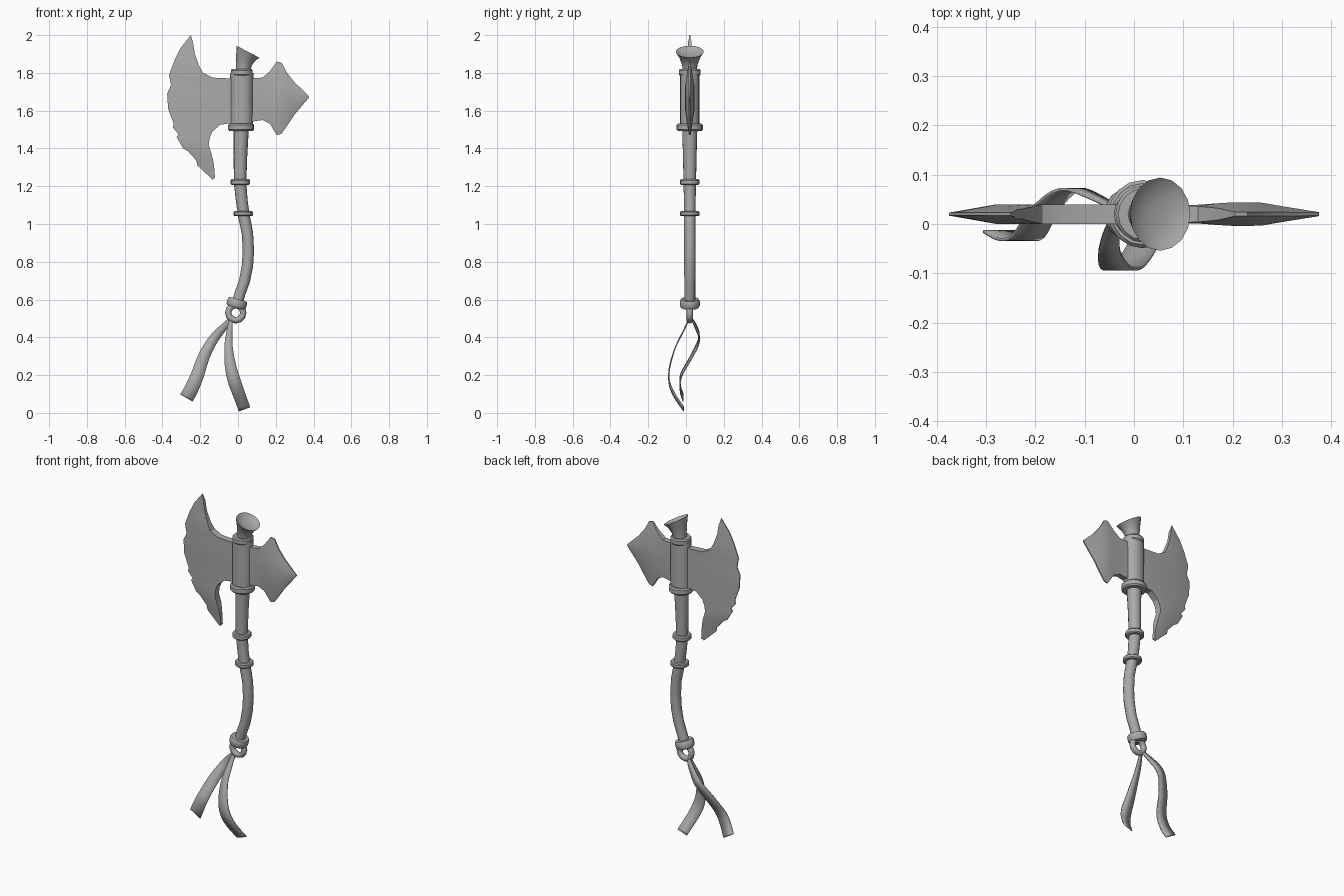
import bpy, math
from mathutils import Vector

if "Cube" in bpy.data.objects:
    bpy.data.objects.remove(bpy.data.objects["Cube"])

YC = 0.02  # depth centre of the weapon
mat = bpy.data.materials.new("plain grey")
mat.diffuse_color = (0.4, 0.4, 0.4, 1)
mat.use_nodes = True
mat.node_tree.nodes["Principled BSDF"].inputs["Base Color"].default_value = mat.diffuse_color


def make(name, verts, faces, angle=35):
    me = bpy.data.meshes.new(name)
    me.from_pydata(verts, [], faces)
    me.materials.append(mat)
    ob = bpy.data.objects.new(name, me)
    bpy.context.collection.objects.link(ob)
    bpy.ops.object.select_all(action='DESELECT')
    ob.select_set(True)
    bpy.context.view_layer.objects.active = ob
    bpy.ops.object.mode_set(mode='EDIT')
    bpy.ops.mesh.select_all(action='SELECT')
    bpy.ops.mesh.normals_make_consistent(inside=False)
    bpy.ops.object.mode_set(mode='OBJECT')
    bpy.ops.object.shade_smooth_by_angle(angle=math.radians(angle))
    return ob


def tube(name, rings, n=16):
    """Closed tube through rings (x, z, rx, ry, tilt) in the xz plane."""
    verts, faces = [], []
    for x, z, rx, ry, tilt in rings:
        for k in range(n):
            a = 2 * math.pi * k / n
            c = rx * math.cos(a)
            verts.append((x + c * math.cos(tilt), YC + ry * math.sin(a), z + c * math.sin(tilt)))
    for i in range(len(rings) - 1):
        for k in range(n):
            a, b = i * n + k, i * n + (k + 1) % n
            faces.append((a, b, b + n, a + n))
    faces.append(tuple(range(n)))
    faces.append(tuple(range(len(verts) - n, len(verts))))
    return make(name, verts, faces)


def band(name, x, z, r, h, tilt=0.0):
    """Collar with bevelled rims."""
    up = (-math.sin(tilt), math.cos(tilt))
    prof = [(-.5, .9), (-.3, 1), (.3, 1), (.5, .9)]
    return tube(name, [(x + up[0] * h * t, z + up[1] * h * t, r * s, r * s, tilt) for t, s in prof])


def plate(name, rows):
    """Two-sided plate from a grid of (x, z, half thickness)."""
    m, n = len(rows), len(rows[0])
    verts = [(x, YC + s * t, z) for s in (-1, 1) for r in rows for x, z, t in r]
    o, faces = m * n, []
    for i in range(m - 1):
        for j in range(n - 1):
            a = i * n + j
            q = (a, a + 1, a + n + 1, a + n)
            faces += [q, tuple(v + o for v in q)]
    rim = [j for j in range(n)] + [i * n + n - 1 for i in range(1, m)]
    rim += [(m - 1) * n + j for j in range(n - 2, -1, -1)] + [i * n for i in range(m - 2, 0, -1)]
    for a, b in zip(rim, rim[1:] + rim[:1]):
        faces.append((a, b, b + o, a + o))
    return make(name, verts, faces, 25)


# Curved handle
tube("handle", [(-.01, .56, .029, .029, -.3), (.01, .63, .029, .029, -.28), (.035, .70, .029, .029, -.25),
                (.05, .78, .03, .03, -.12), (.055, .86, .03, .03, 0), (.05, .95, .03, .03, .12),
                (.032, 1.04, .031, .031, .15), (.02, 1.12, .031, .031, .1), (.011, 1.22, .033, .033, .03),
                (.013, 1.36, .036, .036, 0), (.017, 1.5, .04, .04, 0)])

# Head sleeve and collars
tube("head_sleeve", [(.018, 1.5, .061, .052, 0), (.02, 1.8, .061, .052, 0)])
for nm, x, z, r, h, t in [("top_collar", .02, 1.803, .058, .035, 0), ("lower_head_collar", .017, 1.512, .069, .04, 0),
                          ("upper_grip_ring", .012, 1.222, .052, .03, 0), ("middle_grip_ring", .028, 1.055, .052, .026, 0),
                          ("bottom_grip_ring", -.006, .58, .053, .045, -.28)]:
    band(nm, x, z, r, h, t)

# Flared cap with slanted, dished top
tube("flared_cap", [(.027, 1.8, .04, .038, 0), (.03, 1.84, .041, .04, -.1), (.041, 1.88, .053, .055, -.3),
                    (.053, 1.912, .069, .074, -.48), (.047, 1.901, .05, .056, -.48), (.045, 1.897, .02, .022, -.48)])

# Notched blade: (edge x, edge z, back x, back z)
blade = [(-.25, 2.0, -.238, 1.96), (-.305, 1.93, -.228, 1.9), (-.335, 1.87, -.207, 1.84), (-.365, 1.79, -.185, 1.8),
         (-.355, 1.735, -.135, 1.775), (-.375, 1.69, -.03, 1.77), (-.37, 1.61, -.02, 1.65), (-.34, 1.53, -.03, 1.535),
         (-.345, 1.51, -.095, 1.525), (-.315, 1.475, -.135, 1.49), (-.325, 1.46, -.15, 1.455),
         (-.29, 1.4, -.155, 1.42), (-.265, 1.385, -.14, 1.37), (-.22, 1.335, -.13, 1.33),
         (-.215, 1.31, -.125, 1.29), (-.135, 1.235, -.122, 1.245)]
rows = []
for i, (ex, ez, bx, bz) in enumerate(blade):
    k = min(1, .25 + .25 * min(i, len(blade) - 1 - i))
    d = min(.5, .1 / math.hypot(bx - ex, bz - ez))
    rows.append([(ex, ez, .003), (ex + (bx - ex) * d, ez + (bz - ez) * d, .02 * k), (bx, bz, .02 * max(k, .5))])
plate("notched_blade", rows)

# Rear spike: (x, top z, bottom z, edge half thickness, middle half thickness)
spike = [(.06, 1.77, 1.54, .018, .018), (.13, 1.775, 1.55, .016, .019), (.17, 1.81, 1.53, .012, .022),
         (.205, 1.86, 1.47, .004, .024), (.23, 1.855, 1.478, .004, .024), (.26, 1.8, 1.52, .004, .023),
         (.3, 1.75, 1.58, .004, .016), (.375, 1.678, 1.668, .003, .004)]
plate("rear_spike", [[(x, a, e), (x, a * .68 + b * .32, m), (x, a * .32 + b * .68, m), (x, b, e)]
                     for x, a, b, e, m in spike])

# Hanging loop under the handle
bpy.ops.mesh.primitive_torus_add(location=(-.012, YC, .53), rotation=(math.pi / 2, 0, 0), major_radius=.04,
                                 minor_radius=.017, major_segments=12, minor_segments=8)
loop = bpy.context.object
loop.name = "hanging_loop"
loop.data.materials.append(mat)
bpy.ops.object.shade_smooth_by_angle(angle=math.radians(50))


def ribbon(name, pts):
    """Ribbon through (x, y, z, half width), widened across its path in xz."""
    # Catmull-Rom smoothing of the path
    ps = [Vector(p) for p in pts]
    ps = [ps[0]] + ps + [ps[-1]]
    path = []
    for a, b, c, d in zip(ps, ps[1:], ps[2:], ps[3:]):
        for s in range(4):
            t = s / 4
            path.append(.5 * (2 * b + (c - a) * t + (2 * a - 5 * b + 4 * c - d) * t * t + (3 * b - a - 3 * c + d) * t ** 3))
    path.append(ps[-1])
    verts = []
    for i, p in enumerate(path):
        q = path[min(i + 1, len(path) - 1)] - path[max(i - 1, 0)]
        n = Vector((-q[2], q[0])).normalized() * p[3]
        verts += [(p[0] - n.x, p[1], p[2] - n.y), (p[0] + n.x, p[1], p[2] + n.y)]
    ob = make(name, verts, [(i, i + 1, i + 3, i + 2) for i in range(0, len(verts) - 2, 2)])
    mod = ob.modifiers.new("thickness", 'SOLIDIFY')
    mod.thickness, mod.offset = .006, 0


ribbon("left_ribbon", [(-.03, .025, .505, .008), (-.07, .05, .46, .018), (-.13, .07, .39, .026), (-.18, .03, .3, .031),
                       (-.215, -.025, .2, .035), (-.245, -.03, .13, .037), (-.273, -.015, .08, .038)])
ribbon("right_ribbon", [(-.035, .02, .505, .008), (-.045, -.015, .43, .016), (-.05, -.055, .35, .022), (-.04, -.085, .25, .03),
                        (-.02, -.09, .17, .034), (.005, -.065, .1, .033), (.034, -.012, .02, .032)])
